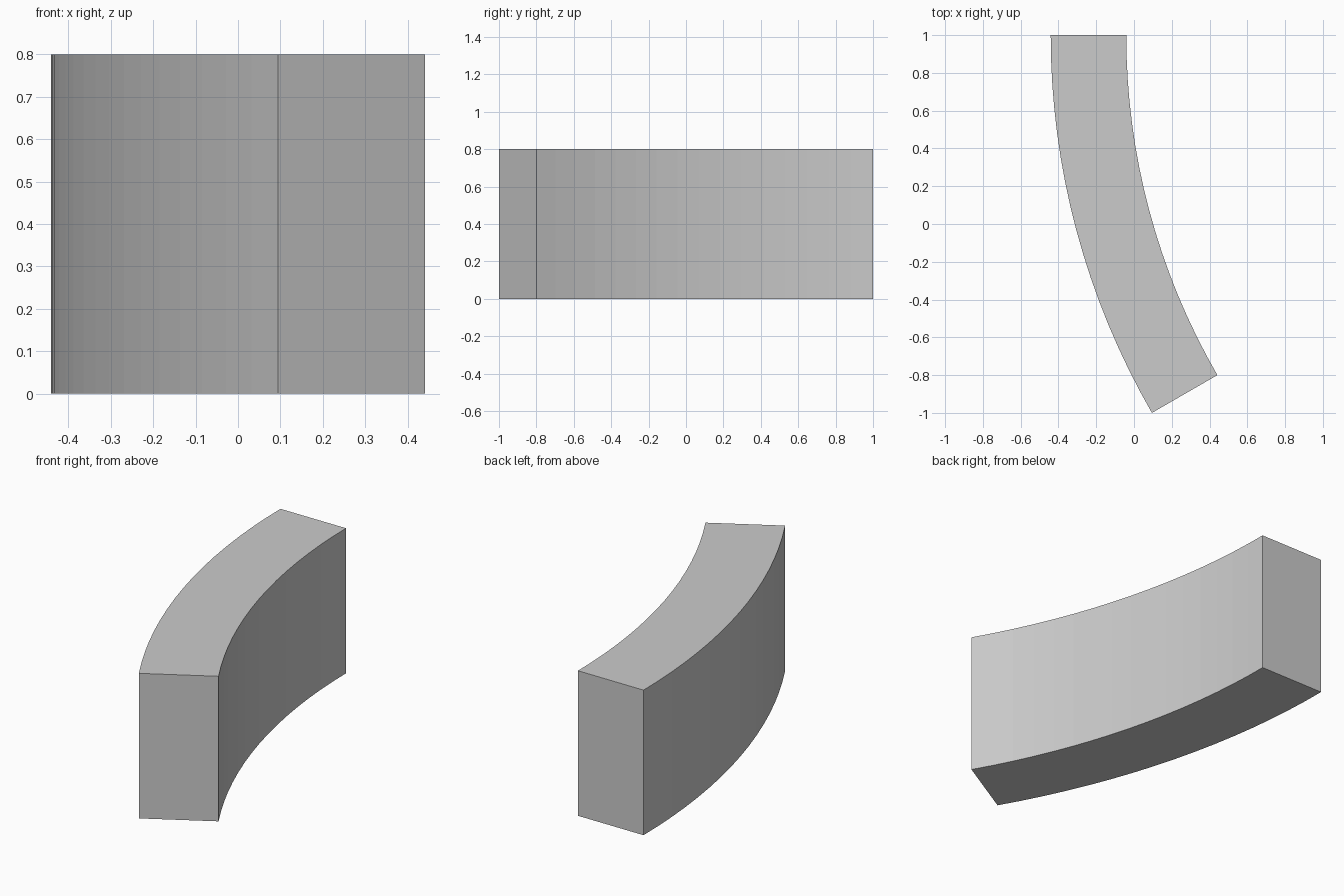
import bpy, bmesh
from math import sin, cos, radians

if "Cube" in bpy.data.objects:
    bpy.data.objects.remove(bpy.data.objects["Cube"])

OUTER, INNER, HEIGHT, SWEEP, STEPS = 4.0, 3.6, 0.8, 30, 16
CX, CY = 3.559, 1.0  # centre of the arc


def arc(radius):
    angles = [radians(SWEEP * i / STEPS) for i in range(STEPS + 1)]
    return [(CX - radius * cos(a), CY - radius * sin(a), 0) for a in angles]


# Curved block: a strip of quads along the arc, extruded upward
bm = bmesh.new()
outer = [bm.verts.new(p) for p in arc(OUTER)]
inner = [bm.verts.new(p) for p in arc(INNER)]
base = [bm.faces.new((outer[i], outer[i + 1], inner[i + 1], inner[i])) for i in range(STEPS)]
top = bmesh.ops.extrude_face_region(bm, geom=base, use_keep_orig=True)
bmesh.ops.translate(bm, vec=(0, 0, HEIGHT),
                    verts=[g for g in top["geom"] if isinstance(g, bmesh.types.BMVert)])
bmesh.ops.recalc_face_normals(bm, faces=bm.faces)

mesh = bpy.data.meshes.new("curved_block")
bm.to_mesh(mesh)
bm.free()
block = bpy.data.objects.new("curved_block", mesh)
bpy.context.collection.objects.link(block)
